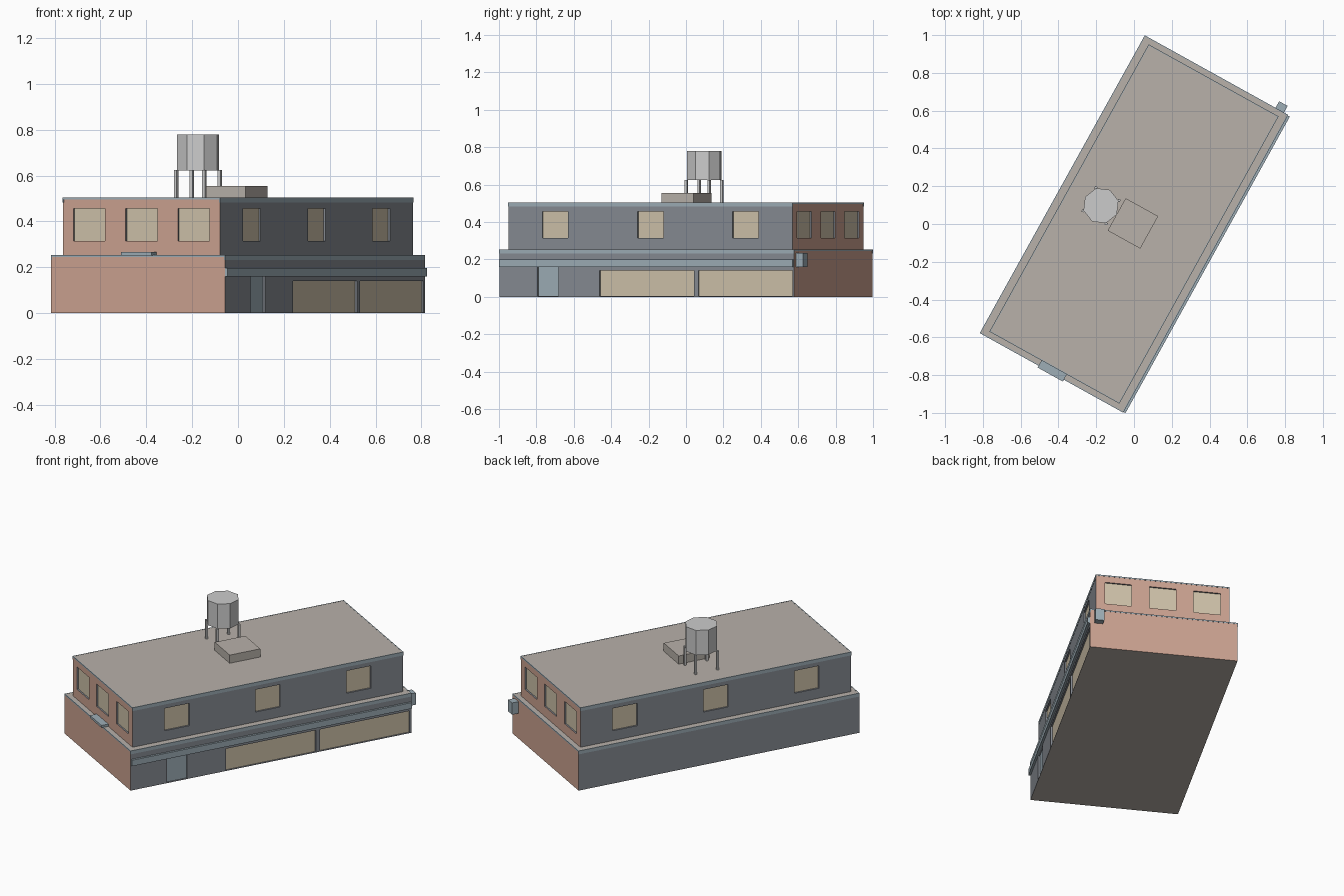
import bpy, bmesh, math
from mathutils import Matrix

if "Cube" in bpy.data.objects:
    bpy.data.objects.remove(bpy.data.objects["Cube"])

TURN = Matrix.Rotation(math.radians(-29), 4, 'Z')   # building sits askew on its plot
W1, L1, Z1 = 0.433, 0.9, 0.252      # ground floor half width, half length, top
W2, L2, Z2 = 0.392, 0.868, 0.503    # upper floor
DEPTH = 0.01                        # window recess


def mat(name, r, g, b):
    m = bpy.data.materials.new(name)
    m.diffuse_color = (r, g, b, 1)
    m.use_nodes = True
    m.node_tree.nodes["Principled BSDF"].inputs["Base Color"].default_value = m.diffuse_color
    return m


SLATE = mat("slate_wall", 0.24, 0.26, 0.29)
BRICK = mat("brick_wall", 0.60, 0.36, 0.28)
ROOF = mat("roof", 0.48, 0.44, 0.40)
GLASS = mat("glass", 0.62, 0.54, 0.40)
TRIM = mat("trim", 0.34, 0.42, 0.47)


def finish(name, bm, mats):
    bm.transform(TURN)
    me = bpy.data.meshes.new(name)
    bm.to_mesh(me)
    bm.free()
    for m in mats:
        me.materials.append(m)
    ob = bpy.data.objects.new(name, me)
    bpy.context.collection.objects.link(ob)
    return ob


def add_box(bm, x0, x1, y0, y1, z0, z1):
    m = Matrix.Translation(((x0 + x1) / 2, (y0 + y1) / 2, (z0 + z1) / 2))
    bmesh.ops.create_cube(bm, size=1, matrix=m @ Matrix.Diagonal((x1 - x0, y1 - y0, z1 - z0, 1)))


def boxes(name, items, *mats):
    bm = bmesh.new()
    for b in items:
        add_box(bm, *b)
    return finish(name, bm, mats)


def floor_block(name, w, l, z0, z1):
    """Storey with slate long walls, brick ends and a roof-coloured top."""
    bm = bmesh.new()
    add_box(bm, -w, w, -l, l, z0, z1)
    bm.normal_update()
    for f in bm.faces:
        n = f.normal
        f.material_index = 0 if abs(n.x) > 0.5 else 1 if abs(n.y) > 0.5 else 2
    return finish(name, bm, (SLATE, BRICK, ROOF))


def opening(axis, side, face, a, b, z0, z1, near, far):
    """Box in a wall, from near to far relative to the wall plane (minus = inside)."""
    p, q = sorted((side * (face + near), side * (face + far)))
    return (p, q, a, b, z0, z1) if axis == 'x' else (a, b, p, q, z0, z1)


def glaze(block, name, openings, m):
    """Cut recesses and set a pane at the back of each."""
    cut = boxes(name + "_cutter", [opening(*o, -DEPTH, 0.05) for o in openings], SLATE)
    cut.hide_render = True
    cut.hide_viewport = False
    cut.display_type = 'WIRE'
    mod = block.modifiers.new(name, 'BOOLEAN')
    mod.operation = 'DIFFERENCE'
    mod.solver = 'EXACT'
    mod.object = cut
    boxes(name, [opening(*o, -DEPTH - 0.002, -DEPTH + 0.0005) for o in openings], m)


# Two storeys
ground = floor_block("ground_floor", W1, L1, 0, Z1)
upper = floor_block("upper_floor", W2, L2, Z1, Z2)

# Upper windows, three on each wall
wins = []
for s in (-1, 1):
    wins += [('x', s, W2, c - 0.079, c + 0.079, 0.315, 0.457) for c in (-0.582, 0, 0.582)]
    wins += [('y', s, L2, c - 0.079, c + 0.079, 0.315, 0.457) for c in (-0.261, 0, 0.261)]
glaze(upper, "upper_windows", wins, GLASS)

# Shop windows and door on the street side
glaze(ground, "shop_windows", [('x', 1, W1, -0.288, 0.288, 0.003, 0.141),
                               ('x', 1, W1, 0.315, 0.89, 0.003, 0.141)], GLASS)
glaze(ground, "shop_door", [('x', 1, W1, -0.668, -0.538, 0.003, 0.16)], TRIM)

# Trim along the wall tops: deep on long walls, thin on the ends
for name, w, l, z in (("ground_trim", W1, L1, Z1), ("upper_trim", W2, L2, Z2)):
    e = 0.0012
    strips = []
    for s in (-1, 1):
        x0, x1 = sorted((s * (w - 0.004), s * (w + e)))
        y0, y1 = sorted((s * (l - 0.004), s * (l + e)))
        strips += [(x0, x1, -l - e, l + e, z - 0.021, z + 0.0008),
                   (-w, w, y0, y1, z - 0.007, z + 0.0008)]
    boxes(name, strips, TRIM)

# Fascia over the shopfront, wall box and small balcony slab on the ends
boxes("shop_fascia", [(W1 - 0.002, W1 + 0.013, -0.897, 0.897, 0.16, 0.198)], TRIM)
boxes("wall_box", [(0.357, 0.408, L1 - 0.002, 0.941, 0.16, 0.235)], TRIM)
boxes("window_slab", [(-0.078, 0.075, -0.912, -0.866, 0.252, 0.267)], TRIM)

# Roof hatch
boxes("roof_hatch", [(-0.105, 0.092, -0.098, 0.098, Z2 - 0.002, 0.555)], ROOF)

# Water tank on four legs
TX = -0.2
bm = bmesh.new()
bmesh.ops.create_cone(bm, cap_ends=True, segments=8, radius1=0.096, radius2=0.096,
                      depth=0.157, matrix=Matrix.Translation((TX, 0, 0.7015)))
finish("water_tank", bm, ())
r = 0.007
boxes("tank_legs", [(TX + sx * 0.07 - r, TX + sx * 0.07 + r, sy * 0.07 - r, sy * 0.07 + r,
                     Z2 - 0.002, 0.624) for sx in (-1, 1) for sy in (-1, 1)])
